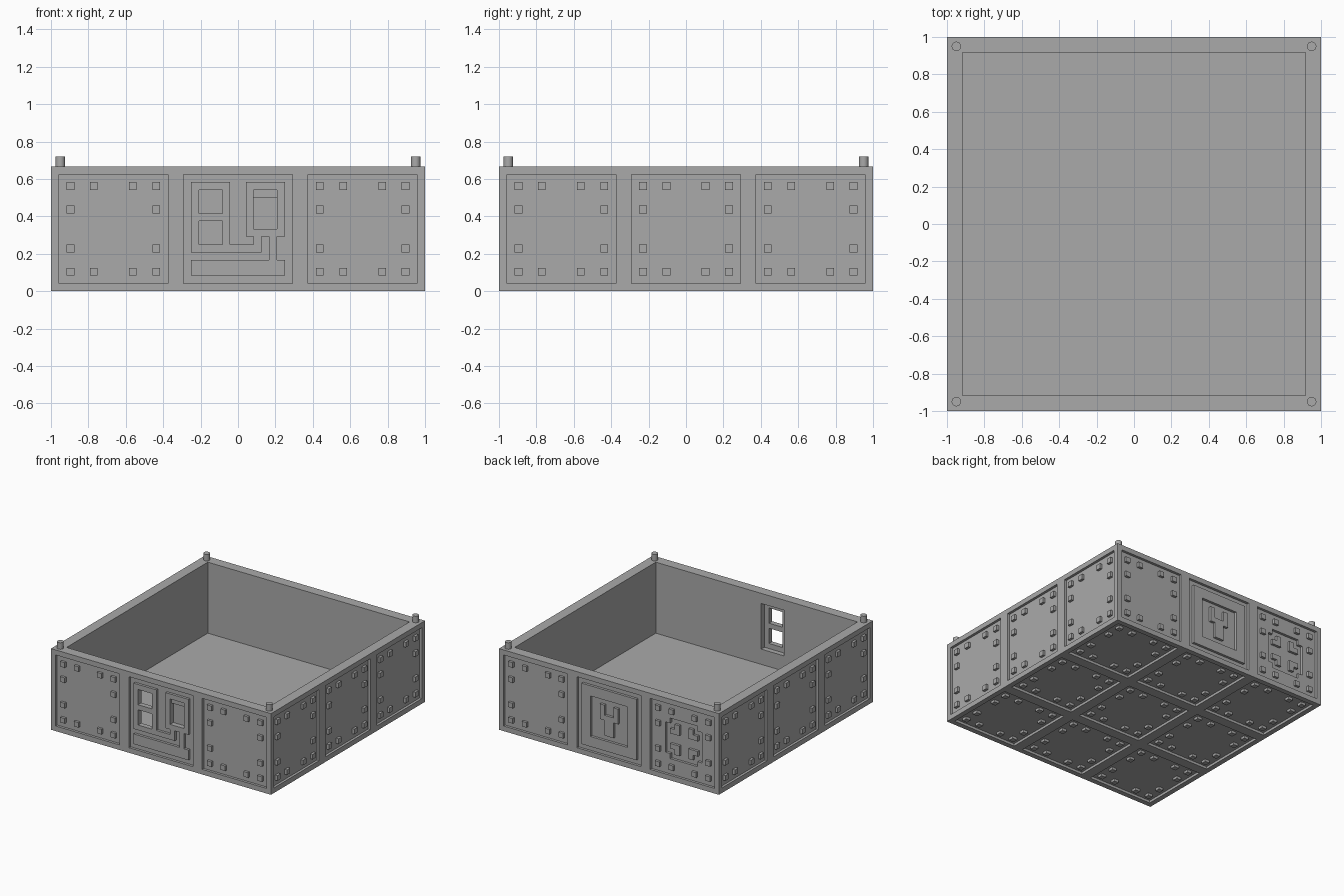
import bpy, bmesh
from mathutils import Matrix, Vector

if "Cube" in bpy.data.objects:
    bpy.data.objects.remove(bpy.data.objects["Cube"], do_unlink=True)

G = 1 / 24          # design grid: the box is 48 x 48 x 16 cells
STARTS = (1, 17, 33)  # first cell of each 14-cell panel

steel = bpy.data.materials.new("grey_metal")
steel.use_nodes = True
steel.diffuse_color = (0.4, 0.4, 0.4, 1)
steel.node_tree.nodes["Principled BSDF"].inputs["Base Color"].default_value = (0.4, 0.4, 0.4, 1)


def frame(origin, across, up, inward):
    """Matrix from (across, up, depth) cells on one side to world space."""
    m = Matrix((across, up, inward)).transposed() * G
    m = m.to_4x4()
    m.translation = Vector(origin)
    return m


X, Y, Z = Vector((1, 0, 0)), Vector((0, 1, 0)), Vector((0, 0, 1))
SIDES = {
    "front": frame((-1, -1, 0), X, Z, Y),
    "right": frame((1, -1, 0), Y, Z, -X),
    "back": frame((1, 1, 0), -X, Z, -Y),
    "left": frame((-1, 1, 0), -Y, Z, X),
    "bottom": frame((-1, -1, 0), X, Y, Z),
}


def finish(bm, name):
    bmesh.ops.recalc_face_normals(bm, faces=bm.faces)
    mesh = bpy.data.meshes.new(name)
    bm.to_mesh(mesh)
    bm.free()
    mesh.materials.append(steel)
    obj = bpy.data.objects.new(name, mesh)
    bpy.context.collection.objects.link(obj)
    return obj


def cells_of(rects):
    return {(u, v) for a, b, c, d in rects for u in range(a, c) for v in range(b, d)}


def blocks(name, side, add, d0, d1, cut=()):
    """Solid made of rectangles (u0, v0, u1, v1) between two depths."""
    bm = bmesh.new()
    verts = {}

    def vert(u, v):
        if (u, v) not in verts:
            verts[u, v] = bm.verts.new((u, v, d0))
        return verts[u, v]

    for u, v in sorted(cells_of(add) - cells_of(cut)):
        bm.faces.new([vert(u, v), vert(u + 1, v), vert(u + 1, v + 1), vert(u, v + 1)])
    ext = bmesh.ops.extrude_face_region(bm, geom=bm.faces[:])["geom"]
    bmesh.ops.translate(bm, vec=(0, 0, d1 - d0),
                        verts=[g for g in ext if isinstance(g, bmesh.types.BMVert)])
    bmesh.ops.dissolve_limit(bm, angle_limit=0.01, verts=bm.verts[:], edges=bm.edges[:])
    bm.transform(SIDES[side])
    return finish(bm, name)


def carve(target, cutter):
    cutter.hide_render = True
    mod = target.modifiers.new("carve", "BOOLEAN")
    mod.operation, mod.solver, mod.object = "DIFFERENCE", "EXACT", cutter
    bpy.context.view_layer.objects.active = target
    bpy.ops.object.modifier_apply(modifier=mod.name)
    bpy.data.objects.remove(cutter, do_unlink=True)


def shift(rects, u, v):
    return [(a + u, b + v, c + u, d + v) for a, b, c, d in rects]


# Open box body
body = blocks("box_body", "bottom", [(0, 0, 48, 48)], 0, 16)
carve(body, blocks("cavity_cutter", "bottom", [(2, 2, 46, 46)], 2, 20))

# Sunken square panels on every side and underneath
for side in SIDES:
    rows = STARTS if side == "bottom" else STARTS[:1]
    panels = [(u, v, u + 14, v + 14) for u in STARTS for v in rows]
    carve(body, blocks("panel_cutter", side, panels, -1, 0.5))

    # Rivets round the edge of each plain panel
    spots = (1, 4, 9, 12)
    ring = [(a, b, a + 1, b + 1) for a in spots for b in spots
            if a in (1, 12) or b in (1, 12)]
    rivets = []
    for u in STARTS:
        if side in ("front", "back") and u == 17:
            continue
        for v in rows:
            rivets += shift(ring, u, v)
    blocks(side + "_rivets", side, rivets, 0.6, 0)

# Front windows, with a niche behind them and a slot beside them
windows = [(19, 10, 22, 13), (19, 6, 22, 9)]
carve(body, blocks("niche_cutter", "front", [(18, 5, 23, 14)], 1, 3))
carve(body, blocks("window_cutter", "front", windows, -1, 4))
carve(body, blocks("slot_cutter", "front", [(26, 8, 29, 12)], -1, 1))

# Raised pipework plate round the windows and slot
blocks("front_pipework", "front",
       [(18, 5, 23, 14), (23, 5, 27, 6), (26, 6, 27, 7), (25, 7, 30, 14),
        (28, 4, 29, 7), (18, 2, 30, 4)],
       0.6, 0, cut=windows + [(26, 8, 29, 13)])

# Back plaque: square frame with a forked wrench relief
blocks("back_plaque_frame", "back", shift([(1, 1, 13, 13)], 17, 1), 0.6, 0,
       cut=shift([(3, 3, 11, 11)], 17, 1))
blocks("back_wrench_relief", "back",
       shift([(6, 4, 8, 7), (5, 7, 9, 8), (5, 8, 6, 10), (8, 8, 9, 10)], 17, 1), 0.6, 0)

# Back vent: notched recess holding four corner brackets
carve(body, blocks("vent_cutter", "back", shift([(3, 4, 11, 10), (4, 3, 10, 11)], 33, 1), -1, 1))
brackets = []
for su in (-1, 1):
    for sv in (-1, 1):
        for a, b in ((1, 1), (2, 1), (1, 2)):
            u = 7 + a if su > 0 else 6 - a
            v = 7 + b if sv > 0 else 6 - b
            brackets.append((u, v, u + 1, v + 1))
blocks("back_vent_brackets", "back", shift(brackets, 33, 1), 1.1, 0.5)

# Locating pins on the rim corners
for sx, wide in ((-1, "left"), (1, "right")):
    for sy, deep in ((-1, "front"), (1, "back")):
        bm = bmesh.new()
        bmesh.ops.create_cone(bm, cap_ends=True, segments=24, radius1=0.025, radius2=0.025,
                              depth=0.07,
                              matrix=Matrix.Translation((sx * 0.95, sy * 0.95, 0.685)))
        pin = finish(bm, f"{deep}_{wide}_pin")
        bpy.ops.object.select_all(action="DESELECT")
        pin.select_set(True)
        bpy.context.view_layer.objects.active = pin
        bpy.ops.object.shade_smooth_by_angle()
